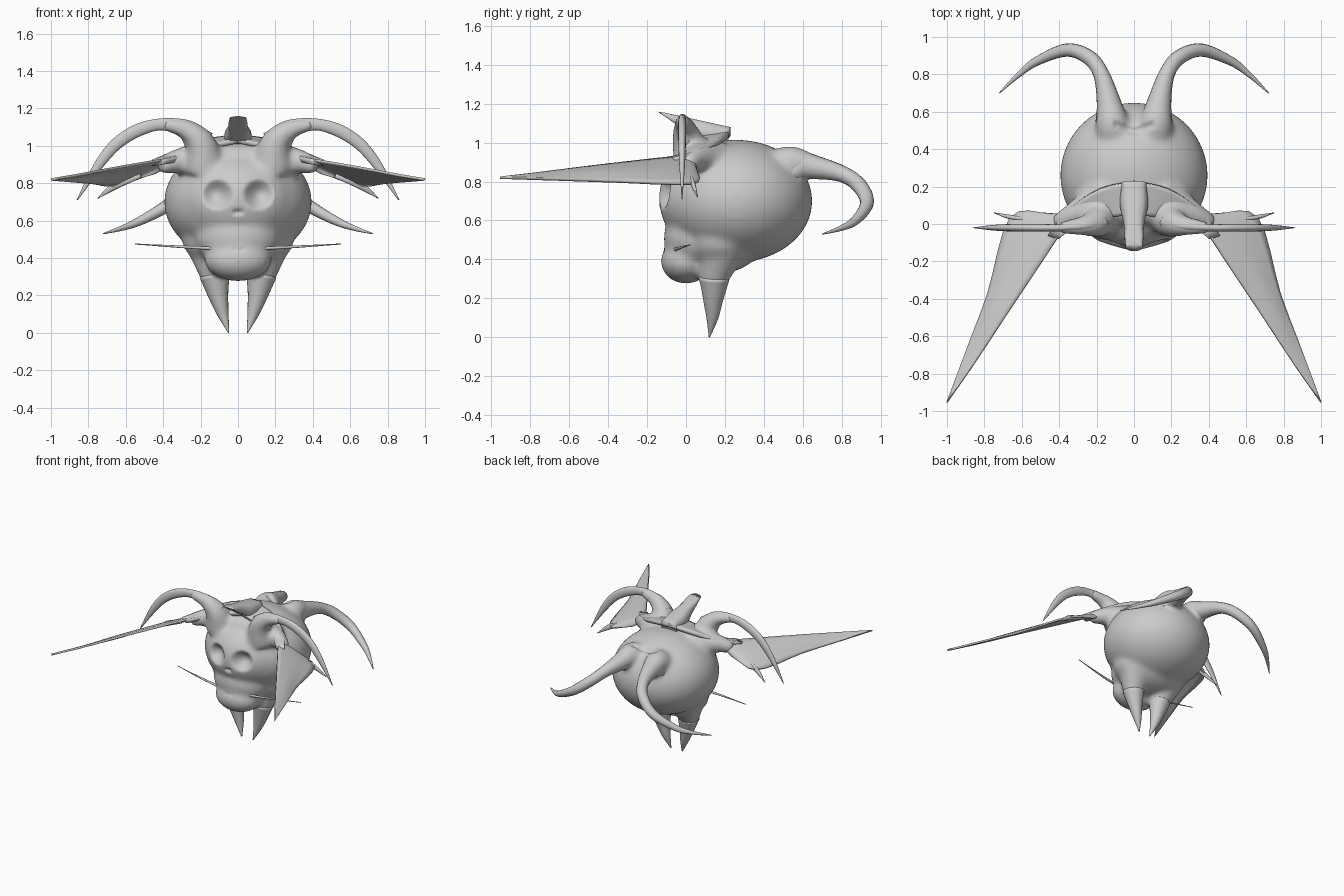
import bpy, bmesh, math
from mathutils import Vector, Matrix

cube = bpy.data.objects.get("Cube")
if cube:
    bpy.data.objects.remove(cube, do_unlink=True)

# One plain clay colour
clay = bpy.data.materials.new("grey_clay")
clay.use_nodes = True
clay.diffuse_color = (0.6, 0.6, 0.6, 1)
clay.node_tree.nodes["Principled BSDF"].inputs["Base Color"].default_value = (0.6, 0.6, 0.6, 1)


def finish(name, bm, mirror=False):
    bmesh.ops.recalc_face_normals(bm, faces=bm.faces)
    mesh = bpy.data.meshes.new(name)
    bm.to_mesh(mesh)
    bm.free()
    mesh.materials.append(clay)
    mesh.shade_smooth()
    obj = bpy.data.objects.new(name, mesh)
    bpy.context.collection.objects.link(obj)
    if mirror:
        obj.modifiers.new("mirror", "MIRROR")
    return obj


def spline(points, steps):
    """Smooth path through points of any dimension."""
    pts = [Vector(p) for p in points]
    pts = [pts[0] * 2 - pts[1]] + pts + [pts[-1] * 2 - pts[-2]]
    out = []
    for a, b, c, d in zip(pts, pts[1:], pts[2:], pts[3:]):
        for i in range(steps):
            t = i / steps
            out.append((b * 2 + (c - a) * t + (a * 2 - b * 5 + c * 4 - d) * t * t
                        + (b * 3 - a - c * 3 + d) * t ** 3) / 2)
    return out + [pts[-2]]


def tube(bm, points, steps=6, sides=14, side=1, flat=1):
    """Tapered tube through (x, y, z, radius); flat squashes it along y."""
    path = spline(points, steps)
    rings = []
    for i, p in enumerate(path):
        tangent = (path[min(i + 1, len(path) - 1)] - path[max(i - 1, 0)]).to_3d()
        turn = tangent.to_track_quat("Z", "Y")
        ring = []
        for k in range(sides):
            a = math.tau * k / sides
            off = turn @ Vector((math.cos(a), math.sin(a), 0)) * max(p[3], 0.003)
            off.y *= flat
            co = p.to_3d() + off
            co.x *= side
            ring.append(bm.verts.new(co))
        rings.append(ring)
    for r, s in zip(rings, rings[1:]):
        for k in range(sides):
            n = (k + 1) % sides
            bm.faces.new((r[k], r[n], s[n], s[k]))
    bm.faces.new(rings[0])
    bm.faces.new(rings[-1])


def sheet(name, rows, thickness):
    """Thin mirrored membrane lofted through rows of points."""
    bm = bmesh.new()
    across = [spline(row, 4) for row in rows]
    along = [spline(line, 4) for line in zip(*across)]
    grid = [[bm.verts.new(p) for p in line] for line in along]
    for r, s in zip(grid, grid[1:]):
        for i in range(len(r) - 1):
            bm.faces.new((r[i], r[i + 1], s[i + 1], s[i]))
    bmesh.ops.remove_doubles(bm, verts=bm.verts, dist=0.0005)
    obj = finish(name, bm)
    solid = obj.modifiers.new("thickness", "SOLIDIFY")
    solid.thickness = thickness
    solid.offset = 0
    obj.modifiers.new("mirror", "MIRROR")


back_horn = [(.11, .38, .8, .09), (.115, .52, .89, .095), (.135, .65, .875, .065),
             (.175, .8, .84, .043), (.24, .89, .78, .04), (.36, .93, .69, .035),
             (.52, .87, .6, .024), (.62, .795, .56, .014), (.72, .7, .53, .003)]
front_horn = [(.18, .05, .88, .12), (.2, .01, 1.01, .085), (.275, -.01, 1.085, .055),
              (.4, -.02, 1.115, .033), (.53, -.02, 1.085, .035), (.65, -.02, 1.01, .033),
              (.75, -.02, .89, .025), (.86, -.02, .71, .003)]
fang_leg = [(.15, .19, .47, .13), (.125, .145, .31, .082), (.105, .14, .2, .054),
            (.08, .135, .1, .031), (.05, .12, 0, .003)]
wing_root = [(.15, .13, .9, .13), (.3, .06, .92, .075), (.42, 0, .89, .045)]

# Body: skull, face, cheeks, throat, muzzle and brow fused with the limb roots
bm = bmesh.new()
for centre, radii in [((0, .26, .7), (.395, .39, .315)), ((0, .09, .71), (.31, .23, .25)),
                      ((0, .18, .5), (.3, .21, .17)), ((0, .06, .51), (.23, .175, .17)),
                      ((0, .0, .39), (.18, .13, .115)), ((0, .13, .92), (.3, .14, .1))]:
    bmesh.ops.create_uvsphere(bm, u_segments=48, v_segments=24, radius=1,
                              matrix=Matrix.LocRotScale(Vector(centre), None, Vector(radii)))
for side in (-1, 1):
    tube(bm, back_horn[:5], side=side)
    tube(bm, front_horn[:4], side=side)
    tube(bm, fang_leg[:4], side=side)
    tube(bm, wing_root, side=side)
body = finish("body", bm)
remesh = body.modifiers.new("fuse", "REMESH")
remesh.mode = "VOXEL"
remesh.voxel_size = 0.013
soften = body.modifiers.new("soften", "SMOOTH")
soften.factor = 0.5
soften.iterations = 26
bpy.context.view_layer.objects.active = body
for name in ("fuse", "soften"):
    bpy.ops.object.modifier_apply(modifier=name)

# Eye sockets, nostrils and mouth pits pressed into the face
dents = [(x * s, z, r, d) for s in (-1, 1) for x, z, r, d in
         ((.11, .74, .085, .065), (.012, .645, .02, .02), (.02, .445, .015, .01))]
for v in body.data.vertices:
    if v.co.y < .1:
        for x, z, r, depth in dents:
            q = math.hypot(v.co.x - x, v.co.z - z) / r
            if q < 1:
                v.co.y += depth * (1 - q * q) ** 1.5
    # Crease across the back of the head
    if v.co.z > .85 and abs(v.co.x) < .11:
        q = abs(v.co.y - .49 - abs(v.co.x) * .4) / .025
        if q < 1:
            v.co.z -= .015 * (1 - q * q)
body.data.shade_smooth()

# Horns, legs, whiskers and wing spikes
for name, points, flat in [
        ("back_horns", back_horn[1:], 1), ("front_horns", front_horn[1:], .6),
        ("fang_legs", fang_leg[1:], 1),
        ("whiskers", [(.1, -.06, .45, .01), (.3, -.03, .46, .007), (.55, .02, .475, .002)], 1),
        ("wing_spikes", [(.52, .02, .84, .012), (.65, .035, .79, .02), (.75, .06, .72, .003)], .6)]:
    bm = bmesh.new()
    tube(bm, points, flat=flat)
    for v in bm.verts:
        # Tuck the root of each horn beneath the skin
        if name == "back_horns" and v.co.y < .6:
            v.co.z -= (.6 - v.co.y) * .8
    finish(name, bm, mirror=True)

# Folded wings sweeping forward
sheet("wings", [
    [(.33, .06, .93), (.38, .05, .89), (.44, .05, .85)],
    [(.4, -.06, .925), (.52, -.01, .87), (.66, .035, .79)],
    [(.665, -.46, .88), (.73, -.41, .85), (.78, -.37, .8)],
    [(.85, -.74, .845), (.87, -.7, .83), (.885, -.65, .81)],
    [(1, -.955, .82), (1, -.955, .82), (1, -.955, .82)]], .014)

# Shawl joining the wings over the head
sheet("shawl", [
    [(0, .23, 1.05), (0, .15, 1.04), (0, .05, 1.03)],
    [(.18, .19, 1.02), (.15, .11, 1.01), (.12, .04, 1.0)],
    [(.35, .08, .955), (.31, .04, .95), (.28, .02, .94)],
    [(.46, -.06, .91), (.43, -.07, .91), (.4, -.08, .915)]], .03)

# Forward-pointing crest, pinched to a wedge
bm = bmesh.new()
tube(bm, [(0, .22, 1.03, .07), (0, .1, 1.05, .075), (0, 0, 1.09, .055),
          (0, -.08, 1.125, .05), (0, -.125, 1.148, .045)])
for v in bm.verts:
    v.co.z = max(min(v.co.z, 1.13 - v.co.y * .22), 1.06 - v.co.y * .68)
finish("crest", bm)
